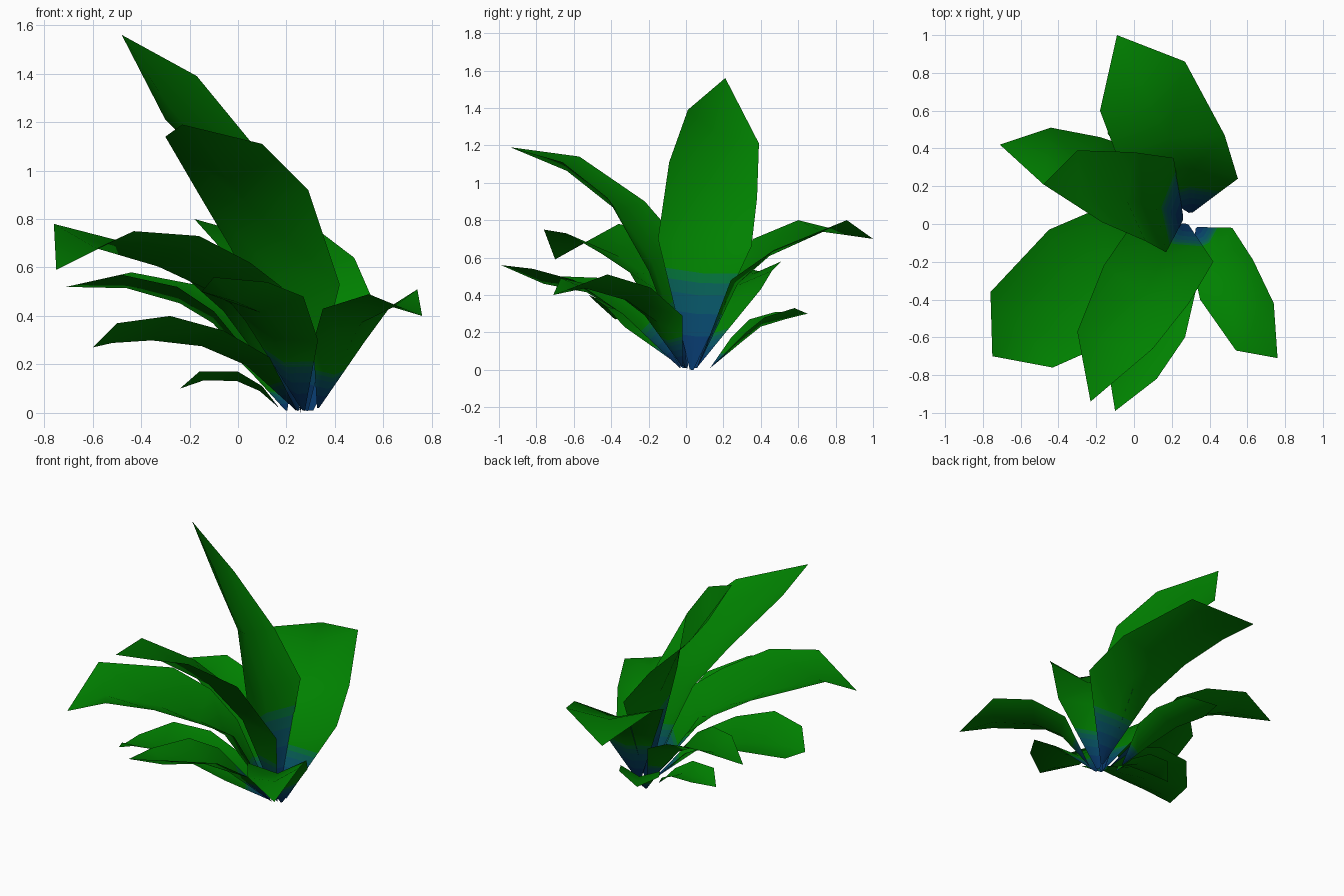
import bpy
import bmesh
from mathutils import Vector

cube = bpy.data.objects.get("Cube")
if cube:
    bpy.data.objects.remove(cube, do_unlink=True)


def make_material(name, colour):
    mat = bpy.data.materials.new(name)
    mat.use_nodes = True
    rgba = (*colour, 1.0)
    mat.diffuse_color = rgba
    shader = mat.node_tree.nodes["Principled BSDF"]
    shader.inputs["Base Color"].default_value = rgba
    shader.inputs["Roughness"].default_value = 0.8
    return mat


# Stem colours run from deep blue at the root to leaf green
materials = [
    make_material("deep_blue", (0.002, 0.038, 0.14)),
    make_material("blue", (0.002, 0.06, 0.14)),
    make_material("blue_teal", (0.002, 0.085, 0.125)),
    make_material("teal", (0.002, 0.11, 0.09)),
    make_material("green_teal", (0.001, 0.16, 0.04)),
    make_material("leaf_green", (0.0, 0.22, 0.0)),
]
BANDS = [0.27, 0.45, 0.6, 0.7, 0.78]


def leaf(name, base, tip, left, right, fold=0.2, stem=1.0):
    """Folded blade: rows of edge points between a narrow root and a tip.
    stem scales how far the blue bands reach up the first segment."""
    base, tip = Vector(base), Vector(tip)
    left = [Vector(p) for p in left]
    right = [Vector(p) for p in right]
    # Keep the upper side facing up
    along = (left[2] + right[2]) - (left[0] + right[0])
    if (right[1] - left[1]).cross(along).z < 0:
        left, right = right, left

    # Cross-sections with the midrib pushed below the edges
    centres = [base] + [(a + b) / 2 for a, b in zip(left, right)] + [tip]
    rows = []
    for i, (a, b) in enumerate(zip(left, right), start=1):
        across = b - a
        up = across.cross(centres[i + 1] - centres[i - 1]).normalized()
        rows.append([a, centres[i] - up * across.length * fold, b])
    root_half = (right[0] - left[0]) * 0.02
    root = [base - root_half, base, base + root_half]
    bands = [[p.lerp(q, t * stem) for p, q in zip(root, rows[0])] for t in BANDS]
    sections = [root] + bands + rows

    # Skin the sections and close the blade at its tip
    bm = bmesh.new()
    grid = [[bm.verts.new(p) for p in row] for row in sections]
    point = bm.verts.new(tip)
    for i in range(len(grid) - 1):
        for c in range(2):
            face = bm.faces.new((grid[i][c], grid[i][c + 1],
                                 grid[i + 1][c + 1], grid[i + 1][c]))
            face.material_index = min(i, len(materials) - 1)
    for c in range(2):
        face = bm.faces.new((grid[-1][c], grid[-1][c + 1], point))
        face.material_index = len(materials) - 1
    for face in bm.faces:
        face.smooth = True

    mesh = bpy.data.meshes.new(name)
    bm.to_mesh(mesh)
    bm.free()
    for mat in materials:
        mesh.materials.append(mat)
    obj = bpy.data.objects.new(name, mesh)
    bpy.context.collection.objects.link(obj)


# Tall upright blades
leaf("tall_leaf", (0.26, 0.03, 0), (-0.48, 0.21, 1.56),
     [(0.17, -0.15, 0.7), (0.06, -0.09, 1.11), (-0.17, 0.01, 1.39)],
     [(0.21, 0.35, 0.66), (0, 0.38, 0.92), (-0.3, 0.39, 1.21)], fold=0.16)
leaf("front_tall_leaf", (0.28, 0, 0.01), (-0.23, -0.94, 1.19),
     [(-0.03, -0.03, 0.68), (-0.16, -0.22, 0.9), (-0.3, -0.57, 1.14)],
     [(0.42, -0.2, 0.53), (0.29, -0.42, 0.92), (0.1, -0.66, 1.11)],
     fold=0.16, stem=0.75)

# Broad arching blades
leaf("back_leaf", (0.3, 0.06, 0.01), (-0.09, 1, 0.7),
     [(0.55, 0.24, 0.48), (0.48, 0.47, 0.64), (0.27, 0.86, 0.8)],
     [(0.05, 0.21, 0.5), (-0.09, 0.36, 0.7), (-0.18, 0.6, 0.8)],
     fold=0.12, stem=0.8)
leaf("right_broad_leaf", (0.25, 0, 0.01), (-0.75, -0.7, 0.59),
     [(-0.06, 0.08, 0.42), (-0.24, 0.06, 0.58), (-0.45, -0.03, 0.7), (-0.76, -0.36, 0.78)],
     [(0.18, -0.3, 0.52), (0.05, -0.45, 0.62), (-0.16, -0.64, 0.73), (-0.43, -0.76, 0.75)],
     fold=0.17, stem=0.7)
leaf("right_back_leaf", (0.24, 0.05, 0.01), (-0.71, 0.42, 0.52),
     [(-0.1, 0.02, 0.42), (-0.25, 0.08, 0.52), (-0.48, 0.21, 0.57)],
     [(0, 0.4, 0.43), (-0.18, 0.46, 0.53), (-0.44, 0.51, 0.58)], stem=0.65)
leaf("front_leaf", (0.27, -0.03, 0.01), (-0.1, -0.99, 0.56),
     [(0.03, -0.24, 0.38), (-0.06, -0.42, 0.49), (-0.15, -0.68, 0.5)],
     [(0.33, -0.34, 0.3), (0.27, -0.6, 0.48), (0.12, -0.82, 0.54)], stem=0.9)
leaf("left_leaf", (0.33, -0.02, 0.02), (0.76, -0.71, 0.4),
     [(0.52, -0.02, 0.29), (0.63, -0.19, 0.44), (0.74, -0.42, 0.51)],
     [(0.31, -0.22, 0.29), (0.35, -0.4, 0.43), (0.54, -0.67, 0.49)], stem=0.75)

# Small low blades
leaf("right_low_leaf", (0.24, -0.01, 0.01), (-0.6, -0.38, 0.27),
     [(0, 0.01, 0.25), (-0.2, 0, 0.34), (-0.44, -0.04, 0.35), (-0.58, -0.2, 0.29)],
     [(0.13, -0.33, 0.23), (-0.06, -0.43, 0.34), (-0.28, -0.52, 0.4), (-0.5, -0.49, 0.37)],
     fold=0.15, stem=0.7)
leaf("back_low_leaf", (0.2, 0.13, 0.01), (-0.1, 0.65, 0.3),
     [(0.05, 0.24, 0.17), (-0.05, 0.34, 0.27), (-0.14, 0.48, 0.31)],
     [(0.23, 0.32, 0.2), (0.18, 0.42, 0.28), (0.08, 0.58, 0.33)], stem=0.65)
leaf("lowest_leaf", (0.17, 0.04, 0.02), (-0.24, 0.03, 0.1),
     [(0.1, -0.03, 0.11), (0, -0.07, 0.17), (-0.16, -0.06, 0.17)],
     [(0.1, 0.11, 0.1), (0, 0.15, 0.15), (-0.14, 0.15, 0.15)], fold=0.13, stem=0.5)
